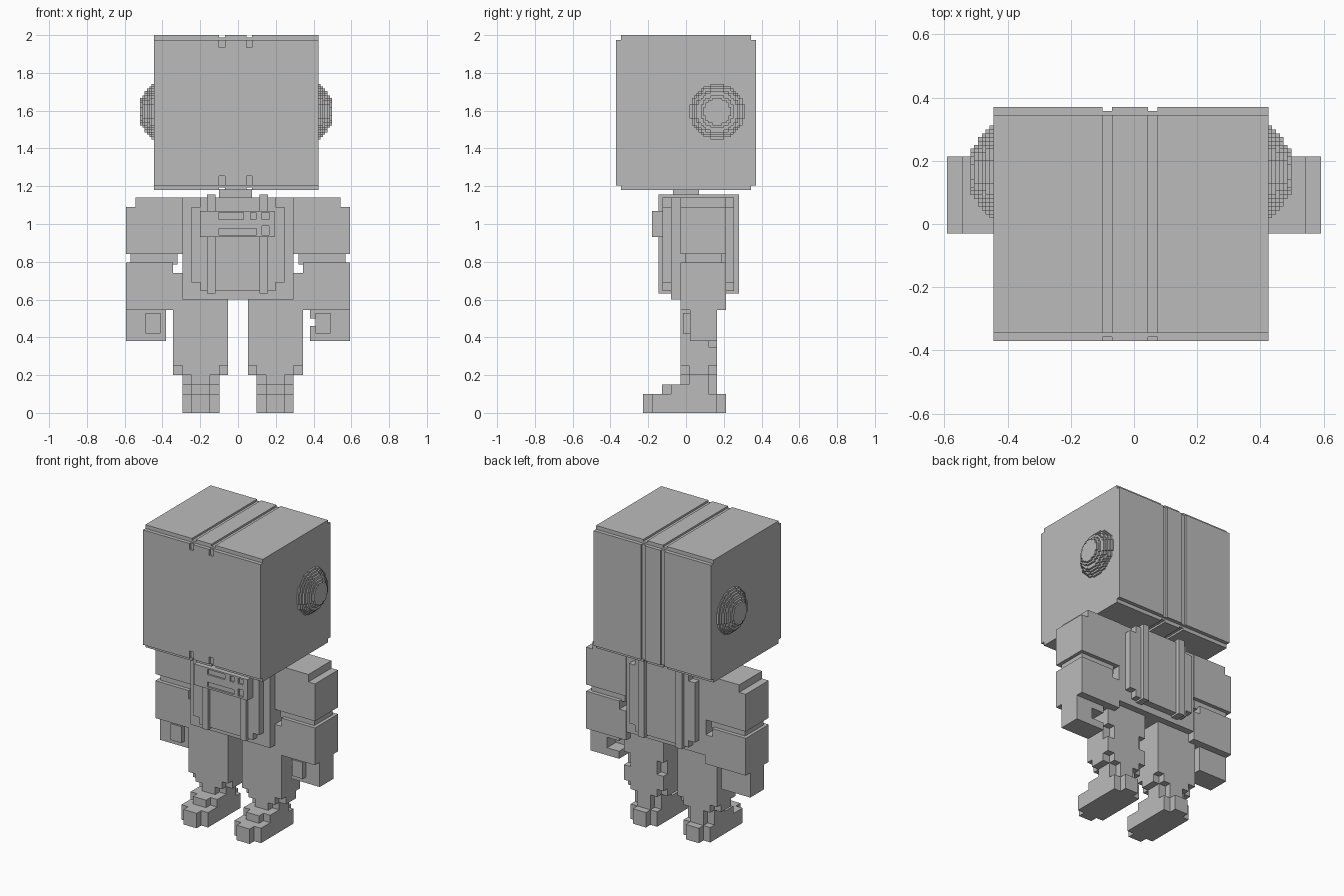
import bpy, bmesh, math

old = bpy.data.objects.get("Cube")
if old:
    bpy.data.objects.remove(old, do_unlink=True)

grey = bpy.data.materials.new("plain grey")
grey.use_nodes = True
COLOUR = (0.5, 0.5, 0.5, 1)
grey.diffuse_color = COLOUR
grey.node_tree.nodes["Principled BSDF"].inputs["Base Color"].default_value = COLOUR


def finish(name, bm):
    bmesh.ops.recalc_face_normals(bm, faces=bm.faces)
    mesh = bpy.data.meshes.new(name)
    bm.to_mesh(mesh)
    bm.free()
    mesh.materials.append(grey)
    obj = bpy.data.objects.new(name, mesh)
    bpy.context.collection.objects.link(obj)
    return obj


def block(name, x, y, z, side=1):
    """A box from (low, high) ranges, flipped across x when side is -1."""
    bm = bmesh.new()
    bmesh.ops.create_cube(bm, size=1)
    for v in bm.verts:
        v.co = [lo + (hi - lo) * (c + 0.5) for c, (lo, hi) in zip(v.co, (x, y, z))]
        v.co.x *= side
    return finish(name, bm)


def combine(obj, tool, operation):
    mod = obj.modifiers.new("combine", "BOOLEAN")
    mod.operation = operation
    mod.solver = "EXACT"
    mod.object = tool
    bpy.context.view_layer.objects.active = obj
    bpy.ops.object.modifier_apply(modifier=mod.name)
    bpy.data.objects.remove(tool, do_unlink=True)


def part(name, add, cut=(), side=1):
    """Join the added boxes into one solid, then carve the cut boxes."""
    obj = block(name, *add[0], side)
    for b in add[1:]:
        combine(obj, block("piece", *b, side), "UNION")
    for b in cut:
        combine(obj, block("cutter", *b, side), "DIFFERENCE")
    return obj


def stepped_circle(radius, cell):
    """Outline of a circle made of square cells."""
    quarter = []
    for k in range(round(radius / cell)):
        half = cell * round(math.sqrt(max(0, radius**2 - ((k + 0.5) * cell) ** 2)) / cell)
        quarter += [(half, k * cell), (half, (k + 1) * cell)]
    upper = quarter + [(-a, b) for a, b in reversed(quarter)]
    outline = upper + [(-a, -b) for a, b in upper]
    return list(dict.fromkeys((round(a, 4), round(b, 4)) for a, b in outline))


# Head with stepped front and back edges and two seams
HX = (-0.445, 0.425)
seams = []
for sx in ((-0.1, -0.07), (0.045, 0.075)):
    seams += [
        (sx, (-0.5, 0.5), (1.987, 2.1)),
        (sx, (-0.5, 0.5), (1.1, 1.193)),
        (sx, (0.358, 0.5), (1.1, 2.1)),
        (sx, (-0.5, -0.357), (1.935, 2.1)),
        (sx, (-0.5, -0.357), (1.1, 1.255)),
    ]
part("head", [
    (HX, (-0.37, 0.37), (1.205, 1.975)),
    (HX, (-0.345, 0.345), (1.18, 2)),
], seams)

# Domed ear discs in stepped layers
STEP = 0.0122
for name, wall, s in (("left_ear", HX[1], 1), ("right_ear", HX[0], -1)):
    bm = bmesh.new()
    for i, r in enumerate((0.146, 0.134, 0.122, 0.109, 0.09, 0.07)):
        x = wall + s * STEP * i
        base = bm.faces.new([bm.verts.new((x, 0.165 + a, 1.595 + b))
                             for a, b in stepped_circle(r, STEP)])
        grown = bmesh.ops.extrude_face_region(bm, geom=[base], use_keep_orig=True)
        for v in grown["geom"]:
            if isinstance(v, bmesh.types.BMVert):
                v.co.x += s * STEP
    finish(name, bm)

block("neck", (-0.1, 0.075), (-0.07, 0.07), (1.13, 1.185))

# Torso with front and back plates
part("torso", [
    ((-0.295, 0.295), (-0.08, 0.21), (0.6, 1.14)),
    ((-0.245, 0.245), (-0.125, 0.255), (0.69, 1.09)),
    ((-0.198, 0.198), (-0.125, 0.255), (0.645, 1.14)),
])

# Shoulder straps running over the torso
for name, sx in (("right_strap", (-0.165, -0.12)), ("left_strap", (0.115, 0.16))):
    block(name, sx, (-0.145, 0.28), (0.633, 1.155))

# Chest panel with recessed slots
slots = [
    ((-0.1, 0.03), (1.025, 1.06)), ((0.065, 0.095), (1.025, 1.06)),
    ((0.127, 0.163), (1.025, 1.06)), ((-0.1, 0.098), (0.942, 0.975)),
    ((0.127, 0.163), (0.942, 0.99)),
]
part("chest_panel", [((-0.2, 0.197), (-0.18, -0.12), (0.93, 1.07))],
     [(sx, (-0.3, -0.168), sz) for sx, sz in slots])

OUT = 0.592
ARM_Y = (-0.03, 0.213)
for side, word in ((1, "left"), (-1, "right")):
    # Arm
    part(word + "_upper_arm", [
        ((0.295, OUT), ARM_Y, (0.84, 1.09)),
        ((0.295, 0.543), ARM_Y, (0.84, 1.14)),
    ], side=side)
    block(word + "_elbow", (0.32, 0.57), (-0.005, 0.188), (0.785, 0.85), side)
    part(word + "_forearm", [
        ((0.345, OUT), ARM_Y, (0.545, 0.795)),
        ((0.295, OUT), ARM_Y, (0.545, 0.74)),
    ], side=side)
    part(word + "_hand", [
        ((0.38, OUT), (0.02, 0.165), (0.38, 0.55)),
        ((0.41, 0.49), (-0.015, 0.03), (0.42, 0.53)),
    ], [((0.3, 0.41), (-0.1, 0.3), (0.46, 0.5)),
        ((0.3, 0.47), (0.07, 0.3), (0.43, 0.5))], side)

    # Leg with notches behind the knee
    LEG_Y = (-0.03, 0.165)
    NOTCH = ((0.12, 0.3), (0.35, 0.44))
    part(word + "_leg", [
        ((0.052, 0.345), LEG_Y, (0.25, 0.61)),
        ((0.098, 0.295), LEG_Y, (0.2, 0.3)),
        ((0.052, 0.345), (0.015, 0.12), (0.2, 0.3)),
        ((0.098, 0.295), (0.015, 0.12), (0.09, 0.25)),
        ((0.148, 0.245), LEG_Y, (0.09, 0.25)),
    ], [((0, 0.1), *NOTCH), ((0.295, 0.4), *NOTCH)], side)

    # Foot with narrow toe, heel and instep
    part(word + "_foot", [
        ((0.098, 0.295), (-0.178, 0.165), (0, 0.1)),
        ((0.148, 0.245), (-0.227, 0.213), (0, 0.1)),
        ((0.148, 0.245), (-0.127, 0.1), (0.05, 0.15)),
        ((0.098, 0.295), (-0.08, 0.1), (0.05, 0.15)),
    ], side=side)
